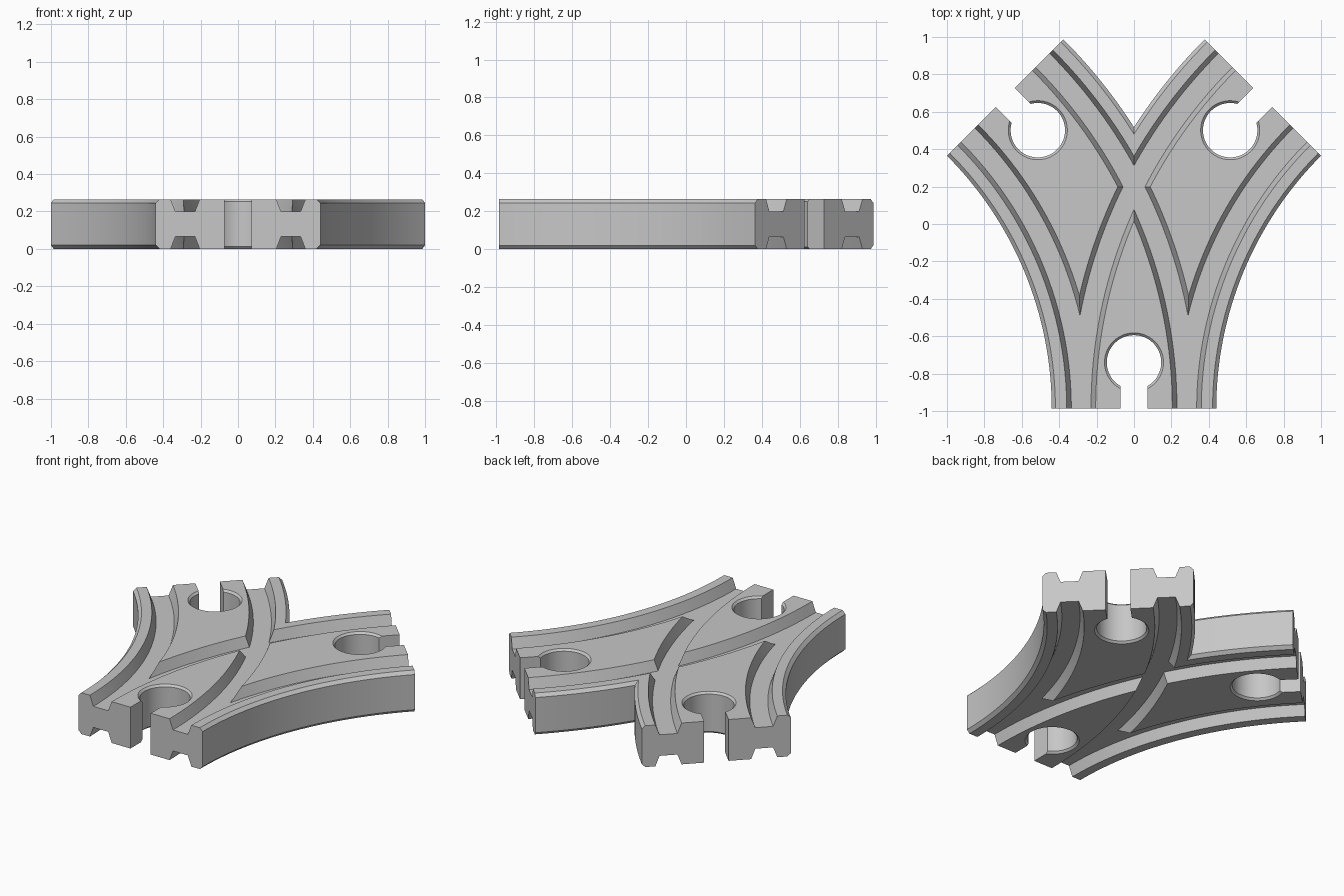
import bpy, bmesh
from math import sin, cos, acos, pi
from mathutils import Matrix

cube = bpy.data.objects.get("Cube")
if cube:
    bpy.data.objects.remove(cube, do_unlink=True)

RADIUS = 2.352          # centre line of each curved branch
START_Y = -0.987
HALF_WIDTH = 0.44
HEIGHT = 0.265
BEVEL = 0.02
GROOVE_DEPTH = 0.065
TURN = pi / 4
STEPS = 32


def on_branch(t, u):
    """Plan point of the right-turning branch at angle t, offset u to the right."""
    r = RADIUS - u
    return RADIUS - r * cos(t), START_Y + r * sin(t)


def loft(name, rings):
    """Closed solid through rings of equal point count."""
    bm = bmesh.new()
    loops = [[bm.verts.new(p) for p in ring] for ring in rings]
    n = len(loops[0])
    for a, b in zip(loops, loops[1:]):
        for i in range(n):
            j = (i + 1) % n
            bm.faces.new((a[i], a[j], b[j], b[i]))
    bm.faces.new(loops[0][::-1])
    bm.faces.new(loops[-1])
    bmesh.ops.recalc_face_normals(bm, faces=bm.faces)
    mesh = bpy.data.meshes.new(name)
    bm.to_mesh(mesh)
    bm.free()
    obj = bpy.data.objects.new(name, mesh)
    bpy.context.collection.objects.link(obj)
    return obj


def outline(inset):
    """Plan outline of the fork, narrowed along its curved sides."""
    w = HALF_WIDTH - inset
    fork = acos(RADIUS / (RADIUS + w))
    half = [on_branch(TURN * i / STEPS, w) for i in range(STEPS + 1)]
    half += [on_branch(TURN + (fork - TURN) * i / STEPS, -w) for i in range(STEPS + 1)]
    half[-1] = (0, half[-1][1])
    return half + [(-x, y) for x, y in half[-2::-1]]


# Track body with bevelled long edges
levels = [(0, BEVEL), (BEVEL, 0), (HEIGHT - BEVEL, 0), (HEIGHT, BEVEL)]
track = loft("forked_track", [[(x, y, z) for x, y in outline(d)] for z, d in levels])
cutters = []

# Wheel grooves on top and underneath, on both branches
slope = 0.025 / GROOVE_DEPTH
extra = 0.02
for side in (-1, 1):
    for rail in (-1, 1):
        for top in (True, False):
            wide, narrow = 0.0775 + slope * extra, 0.0525
            section = [(-wide, -extra), (wide, -extra),
                       (narrow, GROOVE_DEPTH), (-narrow, GROOVE_DEPTH)]
            rings = []
            for i in range(-1, STEPS + 2):
                ring = []
                for du, depth in section:
                    x, y = on_branch(TURN * i / STEPS, rail * 0.2825 + du)
                    ring.append((side * x, y, HEIGHT - depth if top else depth))
                rings.append(ring)
            cutters.append(loft("groove_cutter", rings))

# Keyhole sockets at the three ends: bevelled round hole plus open slot
rim = 0.0125
hole = [(-extra, 0.158 + extra), (rim, 0.158 - rim),
        (HEIGHT - rim, 0.158 - rim), (HEIGHT + extra, 0.158 + extra)]
end_x, end_y = on_branch(TURN, 0)
for x, y, angle in ((0, START_Y, pi), (end_x, end_y, -TURN), (-end_x, end_y, TURN)):
    place = Matrix.Translation((x, y, 0)) @ Matrix.Rotation(angle, 4, "Z")
    circle = [2 * pi * (i + 0.5) / 64 for i in range(64)]
    socket = loft("socket_cutter", [[(r * cos(a), r * sin(a) - 0.247, z)
                                     for a in circle] for z, r in hole])
    slot = loft("slot_cutter", [[(-0.072, -0.24, z), (0.072, -0.24, z),
                                 (0.072, 0.1, z), (-0.072, 0.1, z)]
                                for z in (-0.05, HEIGHT + 0.05)])
    for part in (socket, slot):
        part.data.transform(place)
        cutters.append(part)

# Carve everything out of the body
bpy.ops.object.select_all(action="DESELECT")
bpy.context.view_layer.objects.active = track
track.select_set(True)
for cutter in cutters:
    cutter.hide_render = True
    mod = track.modifiers.new("carve", "BOOLEAN")
    mod.operation = "DIFFERENCE"
    mod.solver = "EXACT"
    mod.object = cutter
    bpy.ops.object.modifier_apply(modifier=mod.name)
    bpy.data.objects.remove(cutter, do_unlink=True)

# Single grey finish
grey = bpy.data.materials.new("light_grey")
grey.use_nodes = True
colour = (0.57, 0.57, 0.57, 1)
grey.diffuse_color = colour
grey.node_tree.nodes["Principled BSDF"].inputs["Base Color"].default_value = colour
track.data.materials.clear()
track.data.materials.append(grey)
bpy.ops.object.shade_smooth_by_angle(angle=pi / 7)
